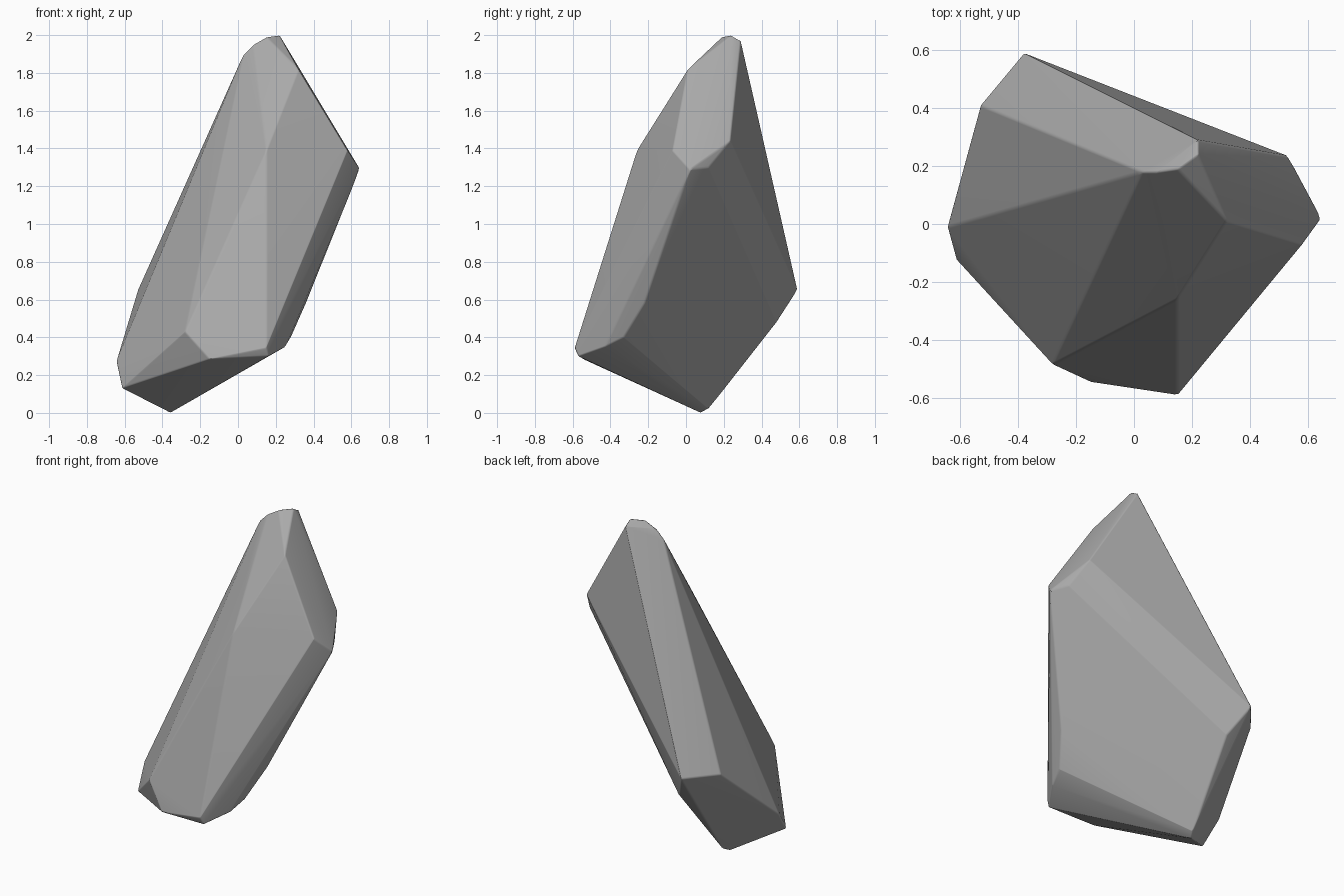
import bpy
import bmesh

default_cube = bpy.data.objects.get("Cube")
if default_cube:
    bpy.data.objects.remove(default_cube, do_unlink=True)


def make_material(name, colour):
    material = bpy.data.materials.new(name)
    material.use_nodes = True
    material.diffuse_color = colour
    shader = material.node_tree.nodes["Principled BSDF"]
    shader.inputs["Base Color"].default_value = colour
    shader.inputs["Roughness"].default_value = 0.8
    return material


# Corner groups of the boulder, each one a chipped end of the stone
peak = [(0.22, 0.24, 2), (0.22, 0.29, 1.97), (0.15, 0.19, 1.99),
        (0.08, 0.18, 1.95), (0.03, 0.18, 1.9)]
front_ridge = [(0.32, 0.01, 1.82), (0.15, -0.26, 1.39)]
left_shoulder = [(0.58, -0.07, 1.39), (0.645, 0.02, 1.29),
                 (0.59, 0.12, 1.3), (0.53, 0.235, 1.44)]
left_underside = [(0.36, -0.22, 0.58), (0.28, -0.33, 0.4), (0.25, -0.43, 0.35)]
front_foot = [(0.15, -0.59, 0.345), (0.16, -0.57, 0.3),
              (-0.15, -0.545, 0.285), (-0.28, -0.485, 0.43)]
right_foot = [(-0.615, -0.12, 0.13), (-0.645, -0.01, 0.27)]
back_corner = [(-0.53, 0.41, 0.65), (-0.38, 0.59, 0.65), (-0.29, 0.48, 0.48)]
base_tip = [(-0.36, 0.08, 0), (-0.34, 0.12, 0.02), (-0.35, 0.02, 0.03)]

# Wrap one faceted skin around all the corners
bm = bmesh.new()
for group in (peak, front_ridge, left_shoulder, left_underside,
              front_foot, right_foot, back_corner, base_tip):
    for corner in group:
        bm.verts.new(corner)
hull = bmesh.ops.convex_hull(bm, input=bm.verts)
loose = [v for v in bm.verts if not v.link_faces]
bmesh.ops.delete(bm, geom=loose, context="VERTS")
bmesh.ops.dissolve_limit(bm, angle_limit=0.03, verts=bm.verts, edges=bm.edges)
bmesh.ops.recalc_face_normals(bm, faces=bm.faces)

mesh = bpy.data.meshes.new("boulder")
bm.to_mesh(mesh)
bm.free()
mesh.materials.append(make_material("stone grey", (0.4, 0.4, 0.4, 1)))

boulder = bpy.data.objects.new("boulder", mesh)
bpy.context.collection.objects.link(boulder)

# Worn edges: a slight rounding with smooth shading that keeps facets flat
for face in mesh.polygons:
    face.use_smooth = True
bevel = boulder.modifiers.new("worn edges", "BEVEL")
bevel.width = 0.008
bevel.segments = 2
bevel.limit_method = "ANGLE"
bevel.angle_limit = 0.2
bevel.use_clamp_overlap = True
boulder.modifiers.new("flat facets", "WEIGHTED_NORMAL")
